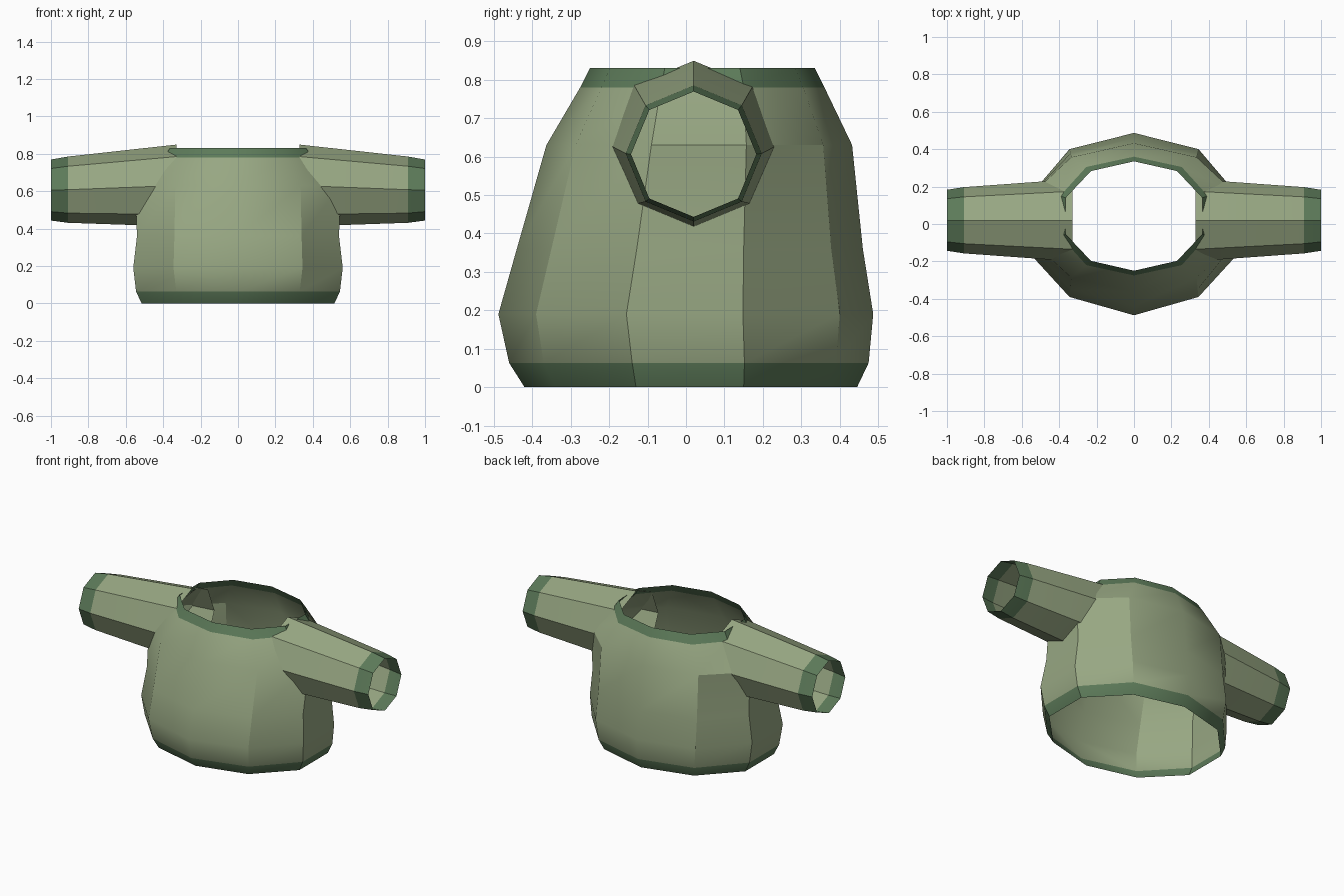
import bpy, bmesh, math

if "Cube" in bpy.data.objects:
    bpy.data.objects.remove(bpy.data.objects["Cube"])


def material(name, rgb):
    m = bpy.data.materials.new(name)
    m.diffuse_color = (*rgb, 1)
    m.use_nodes = True
    m.node_tree.nodes["Principled BSDF"].inputs["Base Color"].default_value = m.diffuse_color
    return m


sage = material("sage_cloth", (0.31, 0.385, 0.225))
trim = material("dark_green_trim", (0.108, 0.195, 0.1))


def loft(name, rings, trim_bands):
    """Open tube through rings of equal point count; listed bands get the trim colour."""
    bm = bmesh.new()
    loops = [[bm.verts.new(p) for p in ring] for ring in rings]
    n = len(loops[0])
    for k, (a, b) in enumerate(zip(loops, loops[1:])):
        for i in range(n):
            j = (i + 1) % n
            f = bm.faces.new((a[i], a[j], b[j], b[i]))
            f.material_index = 1 if k in trim_bands else 0
    me = bpy.data.meshes.new(name)
    bm.to_mesh(me)
    bm.free()
    me.materials.append(sage)
    me.materials.append(trim)
    ob = bpy.data.objects.new(name, me)
    bpy.context.collection.objects.link(ob)
    bpy.ops.object.select_all(action='DESELECT')
    ob.select_set(True)
    bpy.context.view_layer.objects.active = ob
    bpy.ops.object.shade_smooth_by_angle(angle=math.radians(31))
    return ob


def torso_ring(z, front, dx, dfront, sx, sfront, sback, dback, back):
    """Ten-sided ring: centre, diagonal and side points, mirrored in x."""
    right = [(dx, dfront, z), (sx, sfront, z), (sx, sback, z), (dx, dback, z)]
    left = [(-x, y, h) for x, y, h in reversed(right)]
    return [(0, front, z), *right, (0, back, z), *left]


# Torso: hem band at the bottom, neck band at the top
# z, front y, diagonal x, diagonal front y, side x, side front y, side back y, diagonal back y, back y
levels = [
    (0.00, -0.42, 0.31, -0.34, 0.515, -0.13, 0.15, 0.365, 0.445),
    (0.063, -0.46, 0.33, -0.37, 0.545, -0.14, 0.152, 0.39, 0.475),
    (0.19, -0.488, 0.345, -0.39, 0.56, -0.155, 0.148, 0.40, 0.487),
    (0.36, -0.44, 0.34, -0.35, 0.54, -0.128, 0.15, 0.378, 0.46),
    (0.63, -0.363, 0.335, -0.287, 0.55, -0.09, 0.157, 0.357, 0.432),
    (0.78, -0.275, 0.255, -0.22, 0.395, -0.065, 0.15, 0.305, 0.36),
    (0.83, -0.25, 0.23, -0.197, 0.365, -0.055, 0.14, 0.283, 0.335),
]
loft("torso", [torso_ring(*row) for row in levels], {0, 5})


# Sleeves: open octagonal tubes ending in tapered cuffs
def sleeve_ring(x, z, r):
    return [(x, 0.02 + r * math.cos(a), z + r * math.sin(a))
            for a in (math.tau * i / 8 for i in range(8))]


sleeves = loft("sleeves", [sleeve_ring(0.33, 0.63, 0.219),
                           sleeve_ring(0.91, 0.608, 0.177),
                           sleeve_ring(1.0, 0.606, 0.163)], {1})
mirror = sleeves.modifiers.new("mirror", 'MIRROR')
mirror.use_mirror_merge = False
